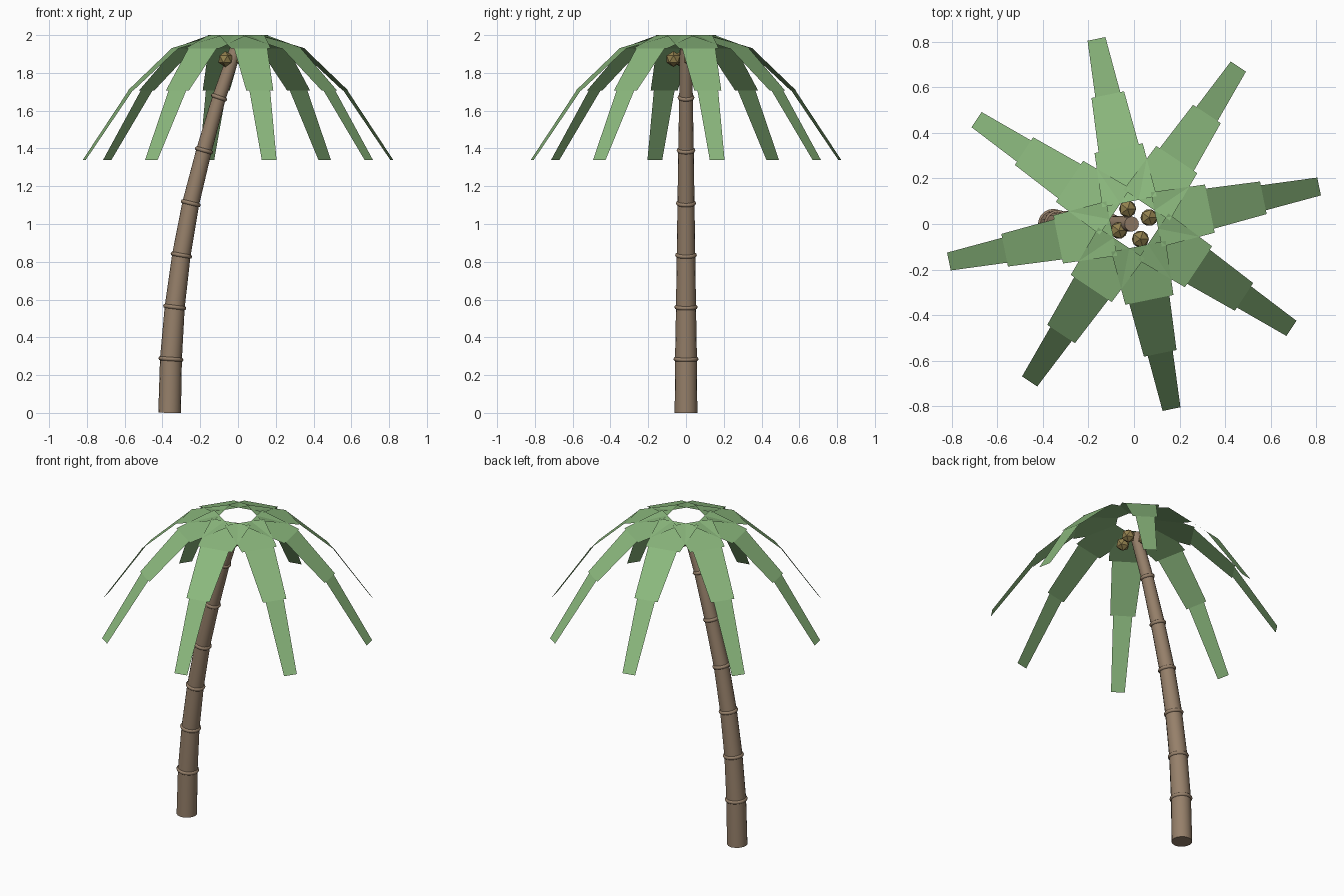
import bpy, bmesh, math
from mathutils import Vector, Matrix

if "Cube" in bpy.data.objects:
    bpy.data.objects.remove(bpy.data.objects["Cube"])


def material(name, srgb):
    m = bpy.data.materials.new(name)
    m.diffuse_color = [((c / 255 + 0.055) / 1.055) ** 2.4 for c in srgb] + [1]
    m.use_nodes = True
    m.node_tree.nodes["Principled BSDF"].inputs["Base Color"].default_value = m.diffuse_color
    return m


BARK = material("bark brown", (150, 128, 106))
LEAF = material("leaf green", (139, 184, 125))
NUT = material("coconut olive", (146, 128, 78))


def mesh_object(name, bm, mat):
    me = bpy.data.meshes.new(name)
    bm.to_mesh(me)
    bm.free()
    me.materials.append(mat)
    ob = bpy.data.objects.new(name, me)
    bpy.context.collection.objects.link(ob)
    return ob


def smooth(ob):
    bpy.ops.object.select_all(action="DESELECT")
    ob.select_set(True)
    bpy.context.view_layer.objects.active = ob
    bpy.ops.object.shade_smooth_by_angle(angle=math.radians(50))


# Trunk: straight tapered sections along a leaning curve (x, z, radius)
joints = [(-0.362, 0.0, 0.060), (-0.355, 0.285, 0.058), (-0.335, 0.56, 0.053),
          (-0.30, 0.835, 0.049), (-0.25, 1.11, 0.045), (-0.18, 1.39, 0.041),
          (-0.10, 1.67, 0.036), (-0.01, 1.93, 0.033)]
for i in range(len(joints) - 1):
    (x0, z0, r0), (x1, z1, r1) = joints[i], joints[i + 1]
    a, b = Vector((x0, 0, z0)), Vector((x1, 0, z1))
    turn = (b - a).to_track_quat("Z", "Y").to_matrix().to_4x4()
    bm = bmesh.new()
    bmesh.ops.create_cone(bm, cap_ends=True, segments=16, radius1=r0, radius2=r1,
                          depth=(b - a).length,
                          matrix=Matrix.Translation((a + b) / 2) @ turn)
    for v in bm.verts:
        v.co.z = max(v.co.z, 0)
    smooth(mesh_object(f"trunk_section_{i + 1}", bm, BARK))

    # Rounded ring over each joint
    if i:
        bpy.ops.mesh.primitive_torus_add(location=a, rotation=turn.to_euler(),
                                         major_radius=r0 - 0.003, minor_radius=0.0115,
                                         major_segments=20, minor_segments=8)
        ring = bpy.context.object
        ring.name = f"trunk_ring_{i}"
        ring.data.materials.append(BARK)
        smooth(ring)

# Fronds: three flat tapered blades each, stepping narrower at every joint
reach = [(0.10, 2.0), (0.34, 1.93), (0.58, 1.707), (0.83, 1.34)]
half_widths = [(0.122, 0.108), (0.090, 0.073), (0.056, 0.040)]
for k in range(8):
    bm = bmesh.new()
    for s, (h0, h1) in enumerate(half_widths):
        (r0, z0), (r1, z1) = reach[s], reach[s + 1]
        bm.faces.new([bm.verts.new(p) for p in
                      ((r0, -h0, z0), (r1, -h1, z1), (r1, h1, z1), (r0, h0, z0))])
    bm.transform(Matrix.Rotation(0.2 + k * math.pi / 4, 4, "Z"))
    mesh_object(f"frond_{k + 1}", bm, LEAF)

# Coconuts clustered round the trunk top
for k in range(4):
    ang = 0.4 + k * math.pi / 2
    bm = bmesh.new()
    bmesh.ops.create_icosphere(bm, subdivisions=1, radius=0.042, matrix=Matrix.Translation(
        (0.072 * math.cos(ang), 0.072 * math.sin(ang), 1.873)))
    mesh_object(f"coconut_{k + 1}", bm, NUT)
